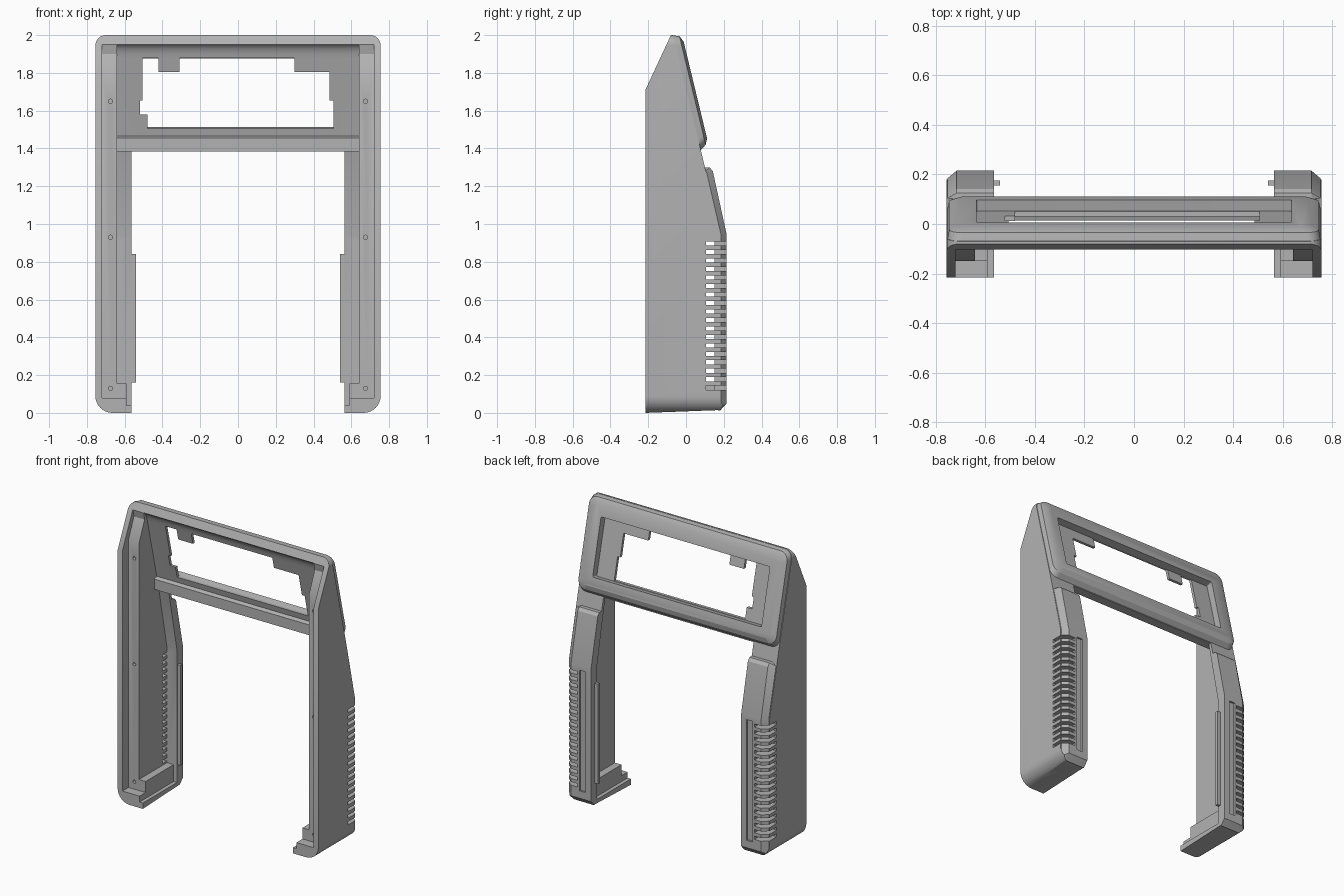
import bpy, bmesh, math
from mathutils import Vector

cube = bpy.data.objects.get("Cube")
if cube:
    bpy.data.objects.remove(cube, do_unlink=True)

grey = bpy.data.materials.new("mid grey")
grey.use_nodes = True
grey.diffuse_color = (0.45, 0.45, 0.45, 1)
grey.node_tree.nodes["Principled BSDF"].inputs["Base Color"].default_value = (0.45, 0.45, 0.45, 1)


def loft(name, rings):
    """Closed solid through rings of equal point count."""
    bm = bmesh.new()
    vs = [[bm.verts.new(p) for p in r] for r in rings]
    n = len(vs[0])
    for a, b in zip(vs, vs[1:]):
        for i in range(n):
            j = (i + 1) % n
            bm.faces.new((a[i], a[j], b[j], b[i]))
    bm.faces.new(vs[0])
    bm.faces.new(vs[-1])
    bmesh.ops.recalc_face_normals(bm, faces=bm.faces)
    me = bpy.data.meshes.new(name)
    bm.to_mesh(me)
    bm.free()
    me.materials.append(grey)
    ob = bpy.data.objects.new(name, me)
    bpy.context.collection.objects.link(ob)
    return ob


def prism(name, axis, pts, lo, hi):
    place = {"x": lambda a, b, t: (t, a, b), "y": lambda a, b, t: (a, t, b),
             "z": lambda a, b, t: (a, b, t)}[axis]
    return loft(name, [[place(a, b, t) for a, b in pts] for t in (lo, hi)])


def rect(x0, x1, z0, z1):
    return [(x0, z0), (x1, z0), (x1, z1), (x0, z1)]


def round_rect(x0, x1, z0, z1, r_low, r_top, n=8):
    pts = []
    for cx, cz, r, start in ((x1 - r_low, z0 + r_low, r_low, -90), (x1 - r_top, z1 - r_top, r_top, 0),
                             (x0 + r_top, z1 - r_top, r_top, 90), (x0 + r_low, z0 + r_low, r_low, 180)):
        for i in range(n + 1):
            a = math.radians(start + 90 * i / n)
            pts.append((cx + r * math.cos(a), cz + r * math.sin(a)))
    return pts


def boolean(ob, cutter, op="DIFFERENCE"):
    """Apply one boolean and discard its cutter."""
    mod = ob.modifiers.new("cut", "BOOLEAN")
    mod.operation, mod.solver, mod.object = op, "EXACT", cutter
    cutter.hide_render = True
    bpy.context.view_layer.update()
    me = bpy.data.meshes.new_from_object(ob.evaluated_get(bpy.context.evaluated_depsgraph_get()))
    ob.modifiers.clear()
    ob.data = me
    bpy.data.objects.remove(cutter, do_unlink=True)


def outline():
    return prism("outline", "y", round_rect(-.755, .755, 0, 2, .09, .055), -.5, .5)


# Main housing: side profile trimmed to the rounded front outline
side = [(-.215, 0), (.18, .015), (.18, .95), (.1, 1.3), (.08, 1.385), (-.07, 2), (-.08, 2), (-.215, 1.71)]
body = prism("housing", "x", side, -.8, .8)
boolean(body, outline(), "INTERSECT")

# Front rebate with the screw ledge behind it
rebate = [(-.4, .08), (-.15, .08), (-.15, 1.76), (-.09, 1.9), (-.1, 1.95), (-.4, 1.95)]
boolean(body, prism("rebate", "x", rebate, -.72, .72))

# Deep bay with the curved hood underside
bay = [(-.4, .155), (.15, .155), (.15, .945), (.06, 1.385), (-.06, 1.88), (-.066, 1.905),
       (-.076, 1.928), (-.088, 1.943), (-.1, 1.951), (-.4, 1.951)]
boolean(body, prism("bay", "x", bay, -.64, .64))

# Open space between the legs, and the step on the feet
boolean(body, prism("leg_gap", "y", rect(-.565, .565, -.2, 1.385), -.5, .5))
boolean(body, prism("foot_step", "y", rect(-.59, .59, .04, .5), -.5, .15))

# Window with notched edges and hanging tabs
window = [(-.48, 1.505), (.505, 1.505), (.505, 1.655), (.485, 1.655), (.485, 1.805), (.3, 1.805),
          (.3, 1.88), (-.31, 1.88), (-.31, 1.805), (-.42, 1.805), (-.42, 1.88), (-.505, 1.88),
          (-.505, 1.655), (-.52, 1.655), (-.52, 1.58), (-.48, 1.58)]
boolean(body, prism("window", "y", window, -.3, .3))

# Screw holes in the ledge
for s in (1, -1):
    for z in (.13, .93, 1.65):
        ring = [(s * .675 + .011 * math.cos(a), z + .011 * math.sin(a))
                for a in (math.tau * i / 12 for i in range(12))]
        boolean(body, prism("screw_hole", "y", ring, -.2, -.12))

# Tilted bezel: stacked rounded rings along the slope, with a recess
origin, up, out = Vector((0, .08, 1.383)), Vector((0, -.235, .972)), Vector((0, .972, .235))


def tilted(half, v0, v1, r, height):
    return [origin + Vector((x, 0, 0)) + up * v + out * height
            for x, v in round_rect(-half, half, v0, v1, r, r)]


bezel = loft("bezel", [tilted(.752, .005, .634, .055, -.004), tilted(.745, .03, .622, .055, .032),
                       tilted(.712, .06, .588, .04, .047)])
boolean(bezel, loft("recess", [tilted(.635, .122, .508, .008, h) for h in (-.05, .1)]))

# Cross beam under the window
beam = prism("cross_beam", "x", [(.015, 1.385), (.07, 1.385), (.055, 1.47), (.015, 1.455)], -.645, .645)

parts = [body, bezel, beam]


def vent(s, z):
    pts = [(.62, .105), (.8, .105), (.8, .3), (.665, .3), (.665, .15), (.62, .15)]
    return prism("vent", "z", [(s * x, y) for x, y in pts], z, z + .022)


# Rear leg covers with chamfered outer edge, vents and a shallow groove
full = [(.17, .014), (.18, .012), (.215, .05), (.215, .945), (.142, 1.28), (.125, 1.3), (.095, 1.3), (.17, .94)]
thin = [(.17, .014), (.18, .012), (.184, .03), (.184, .95), (.11, 1.27), (.104, 1.28), (.095, 1.28), (.17, .94)]
for s, label in ((1, "left"), (-1, "right")):
    cover = loft(label + "_leg_cover", [[(s * x, y, z) for y, z in prof]
                                        for x, prof in ((.565, full), (.715, full), (.752, thin))])
    boolean(cover, outline(), "INTERSECT")
    groove = [(s * x, z) for x, z in rect(.605, .65, .1, .92)]
    boolean(cover, prism("groove", "y", groove, .203, .3))
    for i in range(18):
        z = .122 + i * .0449
        boolean(body, vent(s, z))
        boolean(cover, vent(s, z))
    # Slim tongue on the inner edge of the leg
    tongue = prism(label + "_tongue", "y", [(s * x, z) for x, z in rect(.54, .575, .16, .84)], .155, .175)
    parts += [cover, tongue]

bpy.ops.object.select_all(action="DESELECT")
for ob in parts:
    ob.select_set(True)
bpy.context.view_layer.objects.active = body
bpy.ops.object.shade_smooth_by_angle(angle=math.radians(25))
